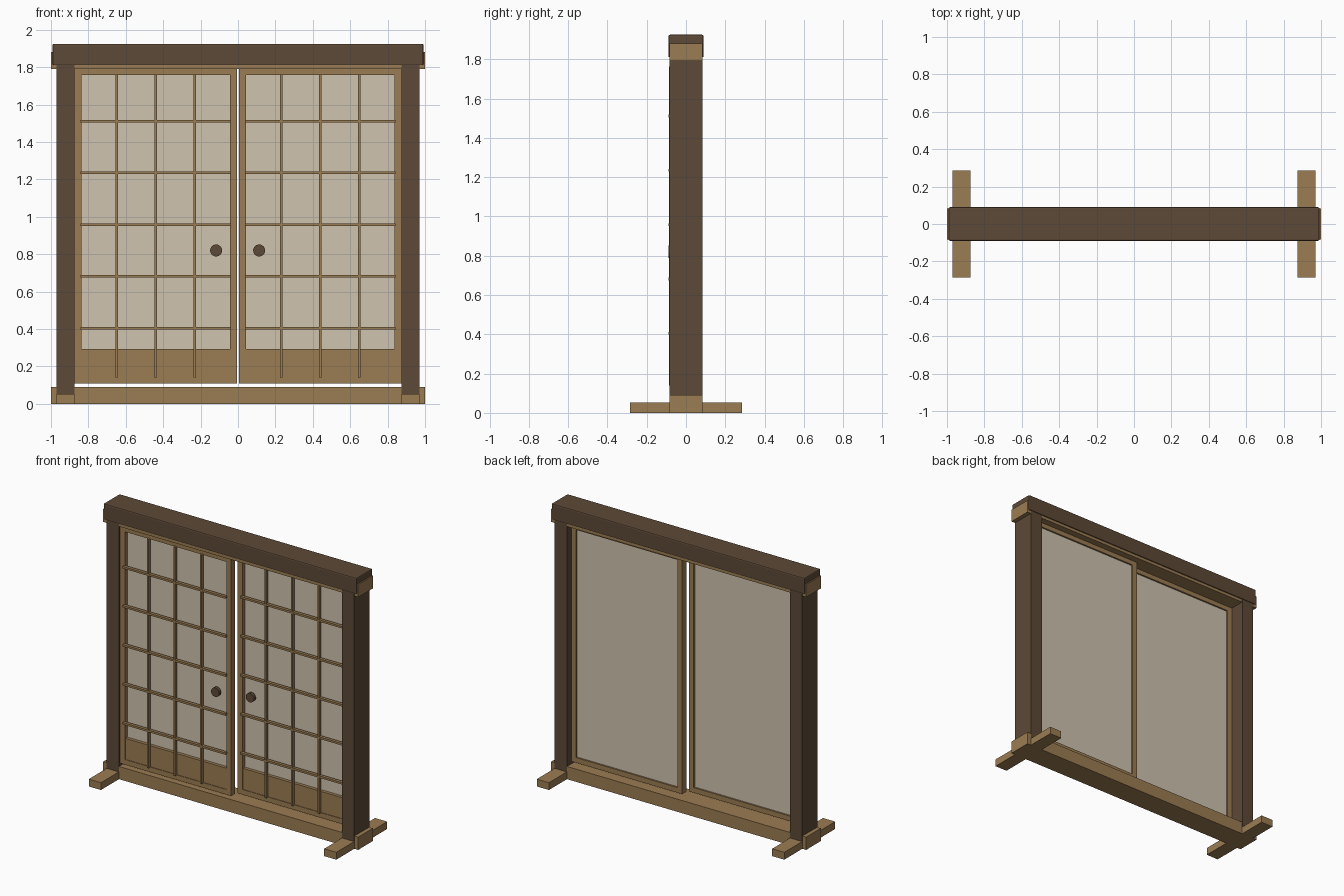
import bpy, math

if "Cube" in bpy.data.objects:
    bpy.data.objects.remove(bpy.data.objects["Cube"])


def material(name, color):
    m = bpy.data.materials.new(name)
    m.diffuse_color = (*color, 1)
    m.use_nodes = True
    m.node_tree.nodes["Principled BSDF"].inputs["Base Color"].default_value = m.diffuse_color
    return m


LIGHT = material("light_wood", (0.33, 0.20, 0.085))
DARK = material("dark_wood", (0.11, 0.067, 0.038))
PAPER = material("paper", (0.62, 0.55, 0.43))


def box(name, x, y, z, mat, bevel=0.0):
    """Box from (min, max) ranges."""
    r = (x, y, z)
    bpy.ops.mesh.primitive_cube_add(size=1, location=[(a + b) / 2 for a, b in r])
    o = bpy.context.object
    o.name = name
    o.scale = [b - a for a, b in r]
    bpy.ops.object.transform_apply(location=False, rotation=False, scale=True)
    o.data.materials.append(mat)
    if bevel:
        m = o.modifiers.new("bevel", "BEVEL")
        m.width = bevel
        m.segments = 2
    return o


# Outer frame: sill, head rail and dark cap beam
box("sill", (-1, 1), (-0.083, 0.083), (0, 0.09), LIGHT)
box("head_rail", (-1, 1), (-0.083, 0.083), (1.79, 1.88), LIGHT)
box("cap_beam", (-0.992, 0.992), (-0.09, 0.09), (1.81, 1.925), DARK, 0.008)

# Posts and cross feet
for side, s in (("left", -1), ("right", 1)):
    x = sorted((s * 0.875, s * 0.97))
    box(side + "_post", x, (-0.085, 0.085), (0.05, 1.83), DARK)
    box(side + "_foot", x, (-0.285, 0.285), (0, 0.052), LIGHT)


def door(side, x0, x1, y, handle_x):
    """Sliding door whose frame front sits at y."""
    st, z0, z1, t = 0.038, 0.108, 1.792, 0.045
    xi, xo = x0 + st, x1 - st
    # Stiles and rails
    box(side + "_door_outer_stile", (x0, xi), (y, y + t), (z0, z1), LIGHT)
    box(side + "_door_inner_stile", (xo, x1), (y, y + t), (z0, z1), LIGHT)
    box(side + "_door_top_rail", (xi, xo), (y, y + t), (z1 - 0.034, z1), LIGHT)
    box(side + "_door_bottom_rail", (xi, xo), (y, y + t), (z0, z0 + 0.036), LIGHT)
    # Paper sheet and lower wooden panel
    box(side + "_door_paper", (xi, xo), (y + 0.027, y + 0.033), (0.14, 1.76), PAPER)
    box(side + "_door_panel", (xi, xo), (y + 0.004, y + 0.027), (0.14, 0.293), LIGHT)
    # Lattice bars
    step = (x1 - x0 - st) / 4
    for i in range(1, 4):
        c = x0 + st / 2 + i * step
        box(side + "_lattice_vertical", (c - 0.007, c + 0.007),
            (y - 0.016, y + 0.006), (0.14, 1.762), LIGHT)
    for i in range(5):
        c = 0.405 + i * 0.2765
        box(side + "_lattice_horizontal", (xi - 0.006, xo + 0.006),
            (y - 0.018, y + 0.004), (c - 0.007, c + 0.007), LIGHT)
    # Round pull
    bpy.ops.mesh.primitive_cylinder_add(vertices=24, radius=0.032, depth=0.022,
                                        location=(handle_x, y - 0.008, 0.82),
                                        rotation=(math.pi / 2, 0, 0))
    o = bpy.context.object
    o.name = side + "_door_pull"
    o.data.materials.append(DARK)
    bpy.ops.object.shade_smooth_by_angle()


door("left", -0.875, -0.005, -0.07, -0.117)
door("right", 0.005, 0.875, -0.01, 0.113)
